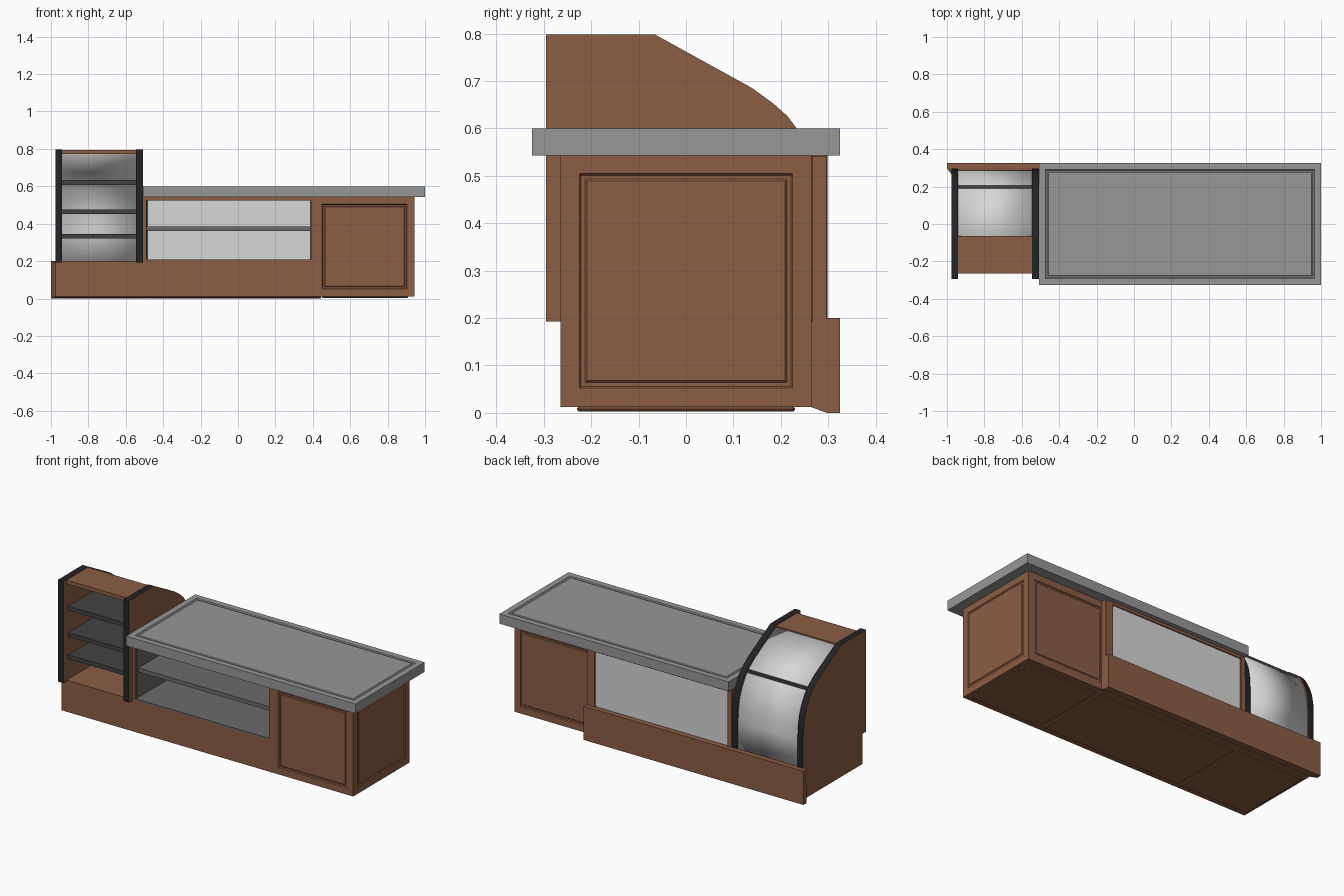
import bpy, bmesh
from mathutils import Vector

cube = bpy.data.objects.get("Cube")
if cube:
    bpy.data.objects.remove(cube, do_unlink=True)


def material(name, r, g, b):
    m = bpy.data.materials.new(name)
    m.use_nodes = True
    m.diffuse_color = (r, g, b, 1)
    m.node_tree.nodes["Principled BSDF"].inputs["Base Color"].default_value = (r, g, b, 1)
    return m


WOOD = material("brown wood", 0.26, 0.112, 0.056)
STONE = material("counter grey", 0.31, 0.31, 0.31)
LINER = material("shelf grey", 0.145, 0.145, 0.145)
DARK = material("dark shelf", 0.055, 0.055, 0.055)
BLACK = material("black trim", 0.017, 0.017, 0.019)
GLASS = material("pale glass", 0.68, 0.68, 0.68)


def finish(name, bm, *mats, bevel=0.0):
    bmesh.ops.recalc_face_normals(bm, faces=bm.faces)
    me = bpy.data.meshes.new(name)
    bm.to_mesh(me)
    bm.free()
    for m in mats:
        me.materials.append(m)
    ob = bpy.data.objects.new(name, me)
    bpy.context.collection.objects.link(ob)
    if bevel:
        mod = ob.modifiers.new("edge", "BEVEL")
        mod.width, mod.segments = bevel, 1
    return ob


def groove(bm, direction, margin):
    """Cut a stepped rectangular moulding into the face that looks along direction."""
    face = max(bm.faces, key=lambda f: f.normal.dot(Vector(direction)) + f.calc_area() * 0.01)
    for width, depth in ((margin, 0), (0.004, -0.005), (0.008, 0), (0.004, 0.004)):
        bmesh.ops.inset_region(bm, faces=[face], thickness=width, depth=depth, use_even_offset=True)


def box(name, x, y, z, mat, panels=(), margin=0.04, bevel=0.0):
    bm = bmesh.new()
    bmesh.ops.create_cube(bm, size=1)
    for v in bm.verts:
        v.co = [r[0] if c < 0 else r[1] for c, r in zip(v.co, (x, y, z))]
    bmesh.ops.recalc_face_normals(bm, faces=bm.faces)
    for direction in panels:
        bm.normal_update()
        groove(bm, direction, margin)
    return finish(name, bm, mat, bevel=bevel)


def prism(profile, x0, x1):
    """Extrude a (y, z) outline along x."""
    bm = bmesh.new()
    face = bm.faces.new([bm.verts.new((x0, y, z)) for y, z in profile])
    new = bmesh.ops.extrude_face_region(bm, geom=[face])["geom"]
    bmesh.ops.translate(bm, vec=(x1 - x0, 0, 0), verts=[g for g in new if isinstance(g, bmesh.types.BMVert)])
    return bm


F = 0.265            # half depth of the carcass
DEPTH = (-F, F)

# Panelled end cabinet
box("end_cabinet", (0.41, 0.943), DEPTH, (0.012, 0.545), WOOD,
    panels=((0, -1, 0), (0, 1, 0), (1, 0, 0)))

# Bases and underside plates
box("tower_base", (-0.975, -0.51), DEPTH, (0.012, 0.2), WOOD)
box("display_base", (-0.51, 0.41), DEPTH, (0.012, 0.205), WOOD)
for name, x in (("tower", (-0.96, -0.51)), ("display", (-0.49, 0.43)), ("cabinet", (0.45, 0.91))):
    box(name + "_underside", x, (-0.23, 0.23), (0.003, 0.014), WOOD, bevel=0.004)

# Back skirt with chamfered inner edge
bm = prism([(F, 0.012), (0.297, 0), (0.325, 0), (0.325, 0.2), (0.297, 0.2), (F, 0.193)], -1, 0.445)
for v in bm.verts:
    if v.co.x < -0.9 and v.co.y < 0.27:
        v.co.x = -0.975
finish("back_skirt", bm, WOOD)

# Display case frame
for name, x in (("left", (-0.51, -0.49)), ("right", (0.39, 0.41))):
    box("display_wall_" + name, x, DEPTH, (0.2, 0.545), WOOD)
box("display_front_rail", (-0.49, 0.39), (-F, -0.245), (0.525, 0.545), WOOD)
for name, x in (("left", (-0.51, -0.48)), ("right", (0.39, 0.443))):
    box("back_post_" + name, x, (F, 0.298), (0.19, 0.543), WOOD, bevel=0.002)
box("back_rail", (-0.48, 0.39), (F, 0.298), (0.527, 0.543), WOOD)

# Display case lining, shelf and rear pane
box("display_floor", (-0.49, 0.39), DEPTH, (0.2, 0.21), LINER)
for name, x in (("left", (-0.491, -0.486)), ("right", (0.386, 0.391))):
    box("display_lining_" + name, x, (-0.255, F), (0.21, 0.543), LINER)
box("display_shelf", (-0.488, 0.388), (-0.24, F), (0.36, 0.384), LINER)
box("display_pane", (-0.485, 0.395), (0.28, 0.291), (0.2, 0.53), GLASS)

# Countertop
box("countertop", (-0.508, 1), (-0.325, 0.325), (0.543, 0.6), STONE,
    panels=((0, 0, 1),), margin=0.034)

# Tower cheeks: wooden sides with black edges
curve = [(-0.065, 0.798), (0.14, 0.685), (0.185, 0.652), (0.215, 0.625), (0.235, 0.598),
         (0.262, 0.55), (0.281, 0.5), (0.292, 0.44), (0.296, 0.37), (0.296, 0.193)]
outline = [(-0.295, 0.193), (-0.295, 0.798)] + curve
for name, x in (("left", -0.545), ("right", -0.977)):
    bm = prism(outline, x, x + 0.036)
    bm.normal_update()
    for f in bm.faces:
        f.material_index = 0 if abs(f.normal.x) > 0.9 else 1
    finish("tower_cheek_" + name, bm, WOOD, BLACK)

# Tower curved pane
bm = bmesh.new()
rows = [[bm.verts.new((x, y - 0.01, z - 0.01)) for x in (-0.942, -0.544)] for y, z in curve]
for a, b in zip(rows, rows[1:]):
    bm.faces.new((a[0], a[1], b[1], b[0])).smooth = True
pane = finish("tower_curved_pane", bm, GLASS)
mod = pane.modifiers.new("thickness", "SOLIDIFY")
mod.thickness, mod.offset = 0.006, 0

# Tower top and shelves
TOWER = (-0.942, -0.544)
box("tower_top", TOWER, (-F, -0.065), (0.772, 0.794), WOOD)
for i, (z, back) in enumerate(((0.32, 0.28), (0.452, 0.272), (0.608, 0.205))):
    box("tower_shelf_%d" % (i + 1), TOWER, (-0.25, back), (z, z + 0.025), DARK)
